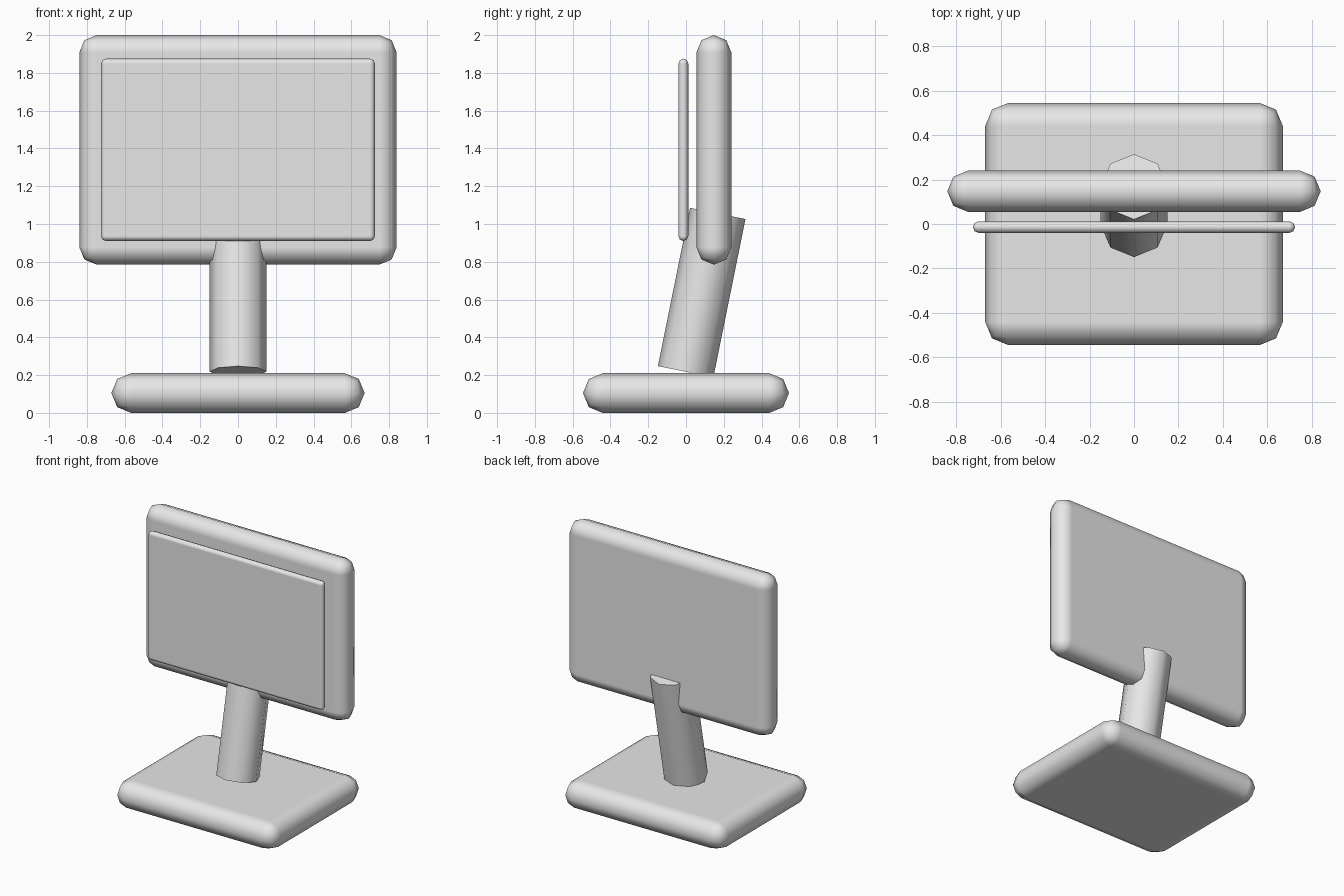
import bpy
import math
from mathutils import Vector

cube = bpy.data.objects.get("Cube")
if cube:
    bpy.data.objects.remove(cube, do_unlink=True)

grey = bpy.data.materials.new("light_grey")
grey.use_nodes = True
COLOUR = (0.8, 0.8, 0.8, 1)
grey.diffuse_color = COLOUR
grey.node_tree.nodes["Principled BSDF"].inputs["Base Color"].default_value = COLOUR


def rounded_slab(name, low, high):
    """Box between two corners, its rim rounded across the full thickness."""
    low, high = Vector(low), Vector(high)
    size = high - low
    bpy.ops.mesh.primitive_cube_add(size=1, location=(low + high) / 2)
    slab = bpy.context.object
    slab.name = name
    slab.scale = size
    bpy.ops.object.transform_apply(location=False, rotation=False, scale=True)
    slab.data.materials.append(grey)
    bpy.ops.object.shade_smooth()
    bevel = slab.modifiers.new("rounded_edges", "BEVEL")
    bevel.width = min(size) * 0.495
    bevel.segments = 2
    bevel.harden_normals = True
    return slab


# Base plate, monitor housing and the screen panel floating in front of it
rounded_slab("base", (-0.67, -0.545, 0), (0.67, 0.545, 0.21))
rounded_slab("housing", (-0.84, 0.055, 0.785), (0.84, 0.24, 2))
rounded_slab("screen", (-0.725, -0.04, 0.91), (0.725, 0.012, 1.875))

# Eight-sided stand leaning back through the housing
bpy.ops.mesh.primitive_cylinder_add(
    vertices=8, radius=0.15, depth=0.855,
    location=(0, 0.083, 0.637), rotation=(-0.2, 0, 0))
stand = bpy.context.object
stand.name = "stand"
stand.data.materials.append(grey)
bpy.ops.object.shade_smooth_by_angle(angle=math.radians(60))
